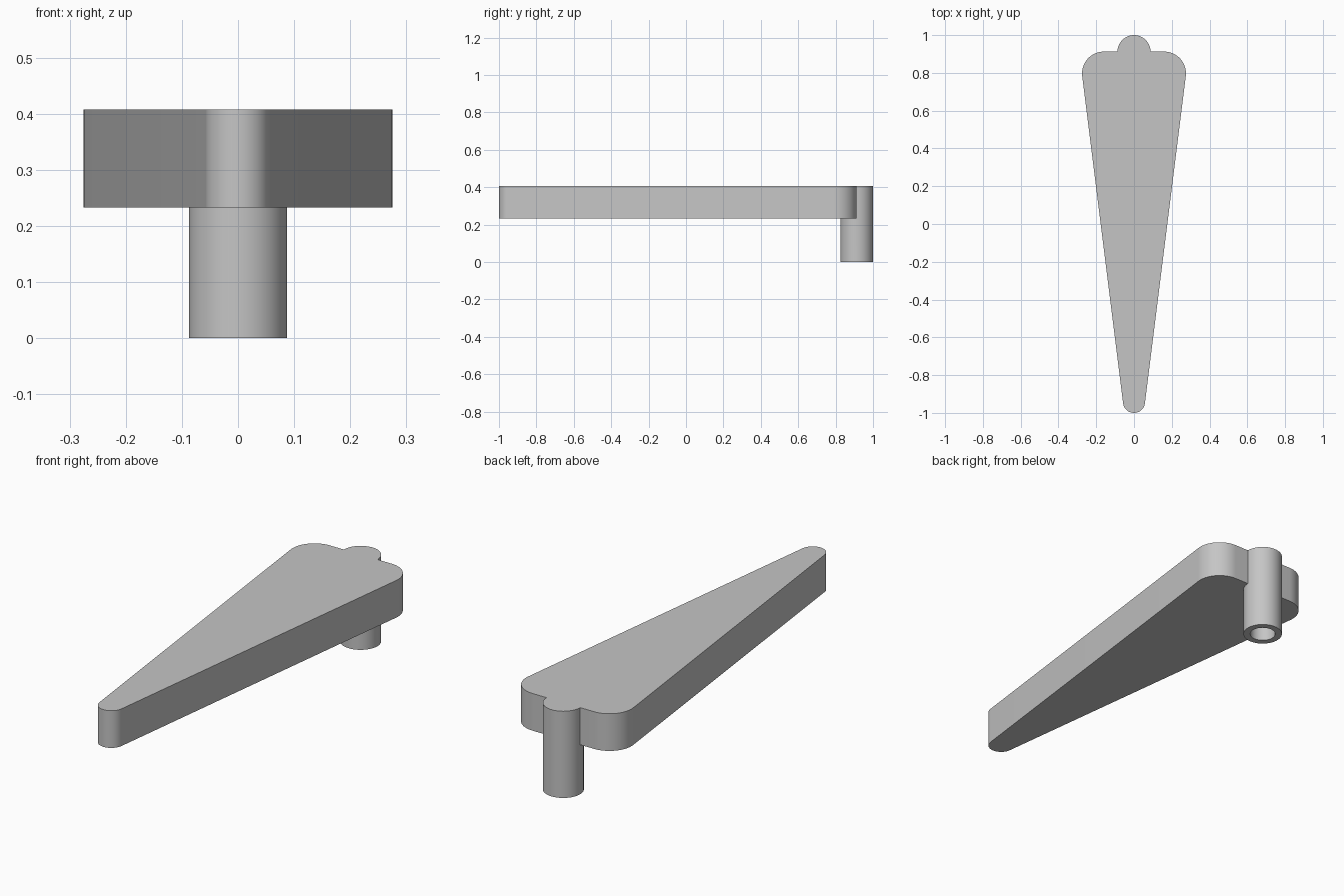
import bpy
import bmesh
import math

cube = bpy.data.objects.get("Cube")
if cube:
    bpy.data.objects.remove(cube, do_unlink=True)

TOP, UNDERSIDE = 0.408, 0.233
POST_Y, POST_R, BORE_R = 0.9125, 0.0875, 0.057
TIP_Y, TIP_R = -0.942, 0.058
SHOULDER_X, SHOULDER_Y, SHOULDER_R = 0.16, 0.7975, 0.115

grey = bpy.data.materials.new("plain grey")
grey.use_nodes = True
grey.diffuse_color = (0.56, 0.56, 0.56, 1)
grey.node_tree.nodes["Principled BSDF"].inputs["Base Color"].default_value = grey.diffuse_color


def arc(cx, cy, r, start, end, steps):
    angles = [start + (end - start) * i / steps for i in range(steps + 1)]
    return [(cx + r * math.cos(a), cy + r * math.sin(a)) for a in angles]


def prism(name, outline, low, high):
    """Extrude a flat outline upward into a closed solid."""
    bm = bmesh.new()
    face = bm.faces.new([bm.verts.new((x, y, low)) for x, y in outline])
    grown = bmesh.ops.extrude_face_region(bm, geom=[face], use_keep_orig=True)
    verts = [g for g in grown["geom"] if isinstance(g, bmesh.types.BMVert)]
    bmesh.ops.translate(bm, verts=verts, vec=(0, 0, high - low))
    bmesh.ops.recalc_face_normals(bm, faces=bm.faces)
    mesh = bpy.data.meshes.new(name)
    bm.to_mesh(mesh)
    bm.free()
    mesh.materials.append(grey)
    obj = bpy.data.objects.new(name, mesh)
    bpy.context.collection.objects.link(obj)
    return obj


def circle(r):
    return arc(0, POST_Y, r, 0, 2 * math.pi, 64)[:-1]


def combine(target, tool, operation):
    mod = target.modifiers.new(operation.title(), "BOOLEAN")
    mod.operation = operation
    mod.solver = "EXACT"
    mod.object = tool
    bpy.context.view_layer.objects.active = target
    bpy.ops.object.modifier_apply(modifier=mod.name)
    bpy.data.objects.remove(tool, do_unlink=True)


# Tapered arm: round tip and rounded shoulders joined by tangent sides
dx, dy = SHOULDER_X, SHOULDER_Y - TIP_Y
tangent = math.atan2(dy, dx) - math.acos((TIP_R - SHOULDER_R) / math.hypot(dx, dy))
half = arc(0, TIP_Y, TIP_R, -math.pi / 2, tangent, 16)
half += arc(SHOULDER_X, SHOULDER_Y, SHOULDER_R, tangent, math.pi / 2, 20)
outline = half + [(-x, y) for x, y in reversed(half[1:])]
handle = prism("lever_handle", outline, UNDERSIDE, TOP)

# Post merged into the wide end, with a blind bore from below
combine(handle, prism("post", circle(POST_R), 0, TOP), "UNION")
combine(handle, prism("bore", circle(BORE_R), -0.05, UNDERSIDE), "DIFFERENCE")

# Smooth curved walls, sharp rims
bpy.ops.object.select_all(action="DESELECT")
handle.select_set(True)
bpy.context.view_layer.objects.active = handle
bpy.ops.object.shade_smooth_by_angle(angle=math.radians(30))
